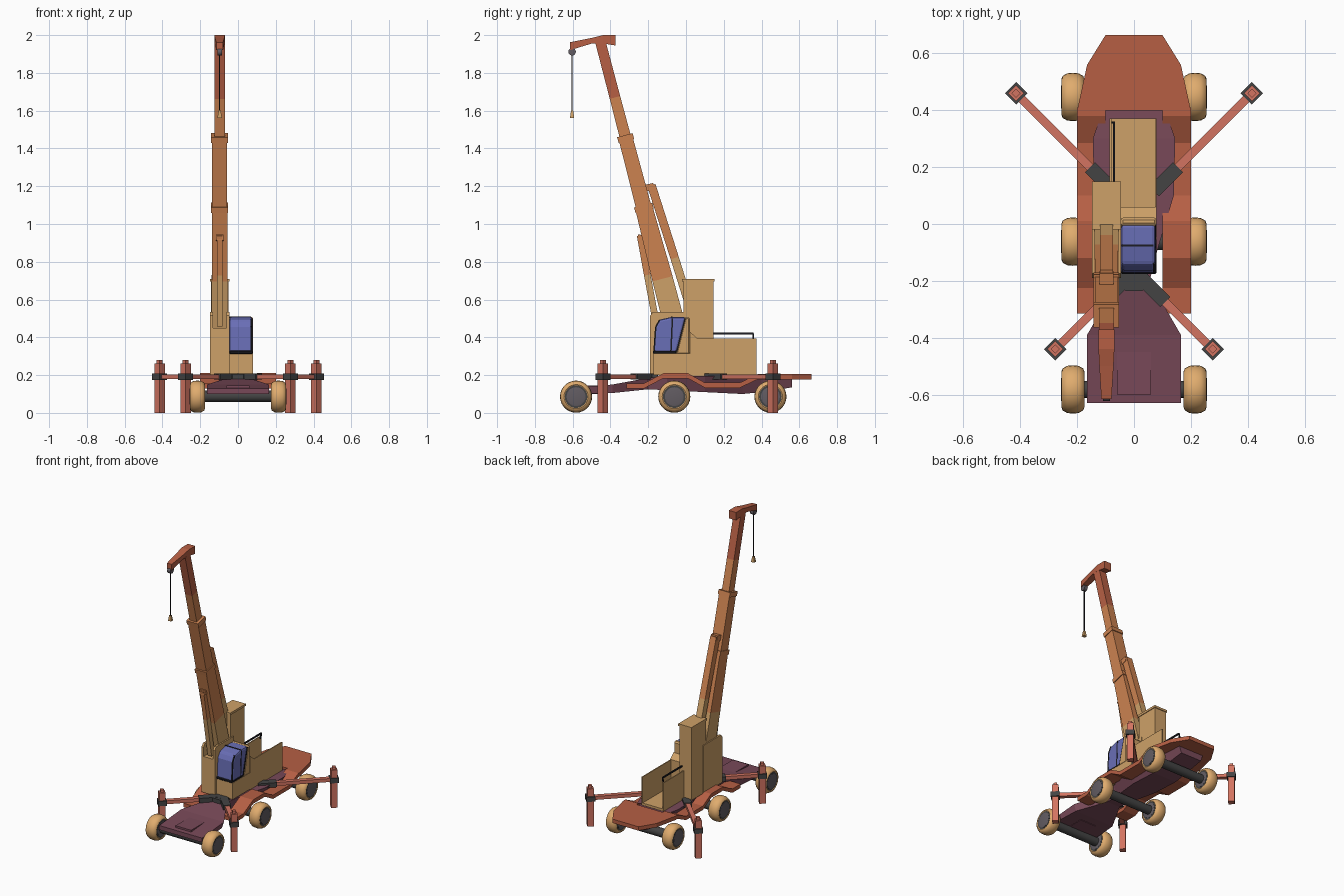
import bpy, bmesh, math
from mathutils import Vector

if "Cube" in bpy.data.objects:
    bpy.data.objects.remove(bpy.data.objects["Cube"])

def mat(name, r, g, b):
    m = bpy.data.materials.new(name)
    m.diffuse_color = [((c / 255 + 0.055) / 1.055) ** 2.4 for c in (r, g, b)] + [1]
    m.use_nodes = True
    m.node_tree.nodes["Principled BSDF"].inputs["Base Color"].default_value = m.diffuse_color
    return m

TYRE = mat("tyre tan", 224, 172, 110)
BODY = mat("body tan", 206, 161, 104)
BRICK = mat("brick orange", 182, 95, 68)
BOOM = mat("boom orange", 204, 130, 80)
SALMON = mat("salmon", 210, 116, 97)
PLUM = mat("plum", 120, 73, 88)
GREY = mat("dark grey", 68, 68, 68)
HUB = mat("hub grey", 98, 92, 98)
GLASS = mat("glass blue", 105, 110, 182)
BLACK = mat("black", 28, 28, 34)

def make(name, verts, faces, m, bevel=0, seg=1):
    me = bpy.data.meshes.new(name)
    me.from_pydata([tuple(v) for v in verts], [], faces)
    bm = bmesh.new()
    bm.from_mesh(me)
    bmesh.ops.recalc_face_normals(bm, faces=bm.faces)
    bm.to_mesh(me)
    bm.free()
    ob = bpy.data.objects.new(name, me)
    bpy.context.collection.objects.link(ob)
    me.materials.append(m)
    if bevel:
        b = ob.modifiers.new("Bevel", 'BEVEL')
        b.width, b.segments = bevel, seg
    return ob

def loft(name, rings, m, **k):
    n = len(rings[0])
    verts = [v for r in rings for v in r]
    faces = [(i * n + j, i * n + (j + 1) % n, (i + 1) * n + (j + 1) % n, (i + 1) * n + j)
             for i in range(len(rings) - 1) for j in range(n)]
    faces += [tuple(range(n)), tuple(range(len(verts) - n, len(verts)))]
    return make(name, verts, faces, m, **k)

def side_prism(name, pts, x0, x1, m, **k):
    """Extrude a (y, z) outline along x."""
    return loft(name, [[(x, y, z) for y, z in pts] for x in (x0, x1)], m, **k)

def plan_prism(name, pts, z0, z1, m, **k):
    """Extrude an (x, y) outline along z."""
    return loft(name, [[(x, y, z) for x, y in pts] for z in (z0, z1)], m, **k)

def box(name, x0, x1, y0, y1, z0, z1, m, **k):
    return plan_prism(name, [(x0, y0), (x1, y0), (x1, y1), (x0, y1)], z0, z1, m, **k)

def beam(name, p0, p1, w0, h0, m, w1=None, h1=None, side=(1, 0, 0), **k):
    """Rectangular bar between two points, w along side, h across it."""
    p0, p1, s = Vector(p0), Vector(p1), Vector(side).normalized()
    u = (p1 - p0).normalized().cross(s)
    ring = lambda p, w, h: [p + s * w / 2 * a + u * h / 2 * b
                            for a, b in ((-1, -1), (1, -1), (1, 1), (-1, 1))]
    return loft(name, [ring(p0, w0, h0), ring(p1, w1 or w0, h1 or h0)], m, **k)

def lathe_x(name, prof, x, y, z, m, n=28):
    """Revolve (x offset, radius) points about an axle line."""
    ob = loft(name, [[(x + dx, y + r * math.cos(2 * math.pi * i / n), z + r * math.sin(2 * math.pi * i / n))
                      for i in range(n)] for dx, r in prof], m)
    bpy.context.view_layer.objects.active = ob
    ob.select_set(True)
    bpy.ops.object.shade_smooth_by_angle(angle=math.radians(40))
    ob.select_set(False)
    return ob

# Wheels and axles
for name, y in (("front", -0.582), ("middle", -0.062), ("rear", 0.447)):
    lathe_x(name + "_axle", [(-0.18, 0.03), (0.18, 0.03)], 0, y, 0.088, GREY, 16)
    for s, sn in ((-1, "left"), (1, "right")):
        lathe_x(f"{name}_{sn}_tyre", [(-0.036, 0.058), (-0.04, 0.064), (-0.036, 0.074), (-0.02, 0.083), (0, 0.085),
                (0.02, 0.083), (0.036, 0.074), (0.04, 0.064), (0.036, 0.058)], s * 0.215, y, 0.086, TYRE)
        lathe_x(f"{name}_{sn}_rim", [(-0.038, 0.06), (0.038, 0.06)], s * 0.215, y, 0.086, GREY)
        lathe_x(f"{name}_{sn}_hub", [(-0.041, 0.04), (-0.039, 0.05), (0.039, 0.05), (0.041, 0.04)],
                s * 0.215, y, 0.086, HUB)

# Plum chassis: stations of y, top half width, bottom half width, bottom z, top z
stations = [(-0.63, 0.165, 0.165, 0.10, 0.13), (-0.39, 0.165, 0.15, 0.105, 0.15), (-0.2, 0.055, 0.05, 0.125, 0.185),
            (-0.1, 0.08, 0.06, 0.12, 0.192), (0.1, 0.14, 0.09, 0.11, 0.195), (0.3, 0.145, 0.09, 0.10, 0.195),
            (0.4, 0.11, 0.085, 0.11, 0.19), (0.56, 0.1, 0.08, 0.135, 0.19)]
loft("lower_chassis", [[(-b, y, z0), (b, y, z0), (t, y, z1), (-t, y, z1)] for y, t, b, z0, z1 in stations], PLUM)
box("front_bumper", -0.06, 0.06, -0.6, -0.45, 0.1, 0.145, PLUM)

# Wavy fenders and rear deck
wave = [(-0.315, 0.155), (-0.225, 0.155), (-0.12, 0.21), (0.01, 0.21), (0.1, 0.16), (0.285, 0.16), (0.38, 0.205), (0.41, 0.205)]
outline = wave + [(y, z - 0.027) for y, z in reversed(wave)]
for s, sn in ((-1, "left"), (1, "right")):
    rings = []
    n = len(wave)
    verts = [(s * x, y, z) for x in (0.1, 0.2) for y, z in outline]
    m2 = 2 * n
    faces = [(j, (j + 1) % m2, (j + 1) % m2 + m2, j + m2) for j in range(m2)]
    for o in (0, m2):
        faces += [(o + i, o + i + 1, o + m2 - 2 - i, o + m2 - 1 - i) for i in range(n - 1)]
    make(sn + "_fender", verts, faces, BRICK)
plan_prism("rear_deck", [(-0.2, 0.4), (0.2, 0.4), (0.165, 0.56), (0.1, 0.665), (-0.1, 0.665), (-0.165, 0.56)],
           0.178, 0.205, BRICK)

# Outriggers
for name, py, oy, x0, px, sl0, sl1 in (("rear", 0.46, 0.045, 0.05, 0.415, 0.07, 0.155),
                                       ("front", -0.44, -0.165, 0.0, 0.277, 0.0, 0.11)):
    d = 1 if py > 0 else -1
    for s, sn in ((-1, "left"), (1, "right")):
        at = lambda x: (s * x, oy + d * x, 0.192)
        across = (s, -d, 0)
        beam(f"{name}_{sn}_outrigger_arm", at(x0), at(px), 0.03, 0.024, SALMON, side=across)
        beam(f"{name}_{sn}_outrigger_sleeve", at(sl0), at(sl1), 0.05, 0.032, GREY, side=across)
        bx, by = s * px, py
        for part, w, za, zb, m in (("leg", 0.04, 0, 0.262, SALMON), ("leg_cap", 0.022, 0.262, 0.28, SALMON),
                                   ("leg_collar", 0.056, 0.175, 0.208, GREY)):
            beam(f"{name}_{sn}_outrigger_{part}", (bx, by, za), (bx, by, zb), w, w, m, side=across)
plan_prism("front_outrigger_mount", [(-0.05, -0.15), (0.05, -0.15), (0.05, -0.215), (0.03, -0.235),
                                     (-0.03, -0.235), (-0.05, -0.215)], 0.175, 0.207, GREY)

# Superstructure: boom mount, tower, cab base, open tail bin
BX = -0.097
box("boom_mount", -0.147, -0.045, -0.19, 0.02, 0.2, 0.45, BODY)
for x, sn in ((-0.147, "left"), (-0.06, "right")):
    side_prism(sn + "_boom_ear", [(-0.19, 0.44), (0.02, 0.44), (0.02, 0.535), (-0.175, 0.535), (-0.19, 0.515)],
               x, x + 0.015, BODY)
box("tower", -0.143, -0.05, -0.013, 0.145, 0.2, 0.7, BODY)
box("tower_cap", -0.147, -0.045, -0.02, 0.15, 0.695, 0.71, BODY)
box("cab_base", -0.046, 0.08, -0.172, 0.02, 0.2, 0.315, BODY)
side_prism("cab_back", [(-0.055, 0.31), (0.022, 0.31), (0.022, 0.505), (-0.005, 0.51)], -0.046, 0.08, BODY, bevel=0.008)
side_prism("cab_step", [(0.02, 0.2), (0.06, 0.2), (0.06, 0.395), (0.02, 0.43)], -0.05, 0.08, BODY)
box("tail_floor", -0.087, 0.08, 0.02, 0.372, 0.196, 0.212, BODY)
box("tail_left_wall", -0.087, -0.08, 0.02, 0.372, 0.2, 0.393, BODY)
box("tail_right_wall", 0.073, 0.08, 0.02, 0.372, 0.2, 0.393, BODY)

# Handrail
rail = [(-0.07, 0.045, 0.42), (-0.07, 0.357, 0.42)]
beam("handrail", rail[0], rail[1], 0.008, 0.01, BLACK)
for i, (x, y, z) in enumerate(rail):
    beam(f"handrail_post_{i + 1}", (x - 0.008, y, 0.38), (x, y, z + 0.012 * (1 - i)), 0.008, 0.008, BLACK)

# Cab glazing with dark frame strips
side_prism("cab_glass", [(-0.172, 0.315), (-0.05, 0.315), (0, 0.507), (-0.08, 0.507), (-0.142, 0.493), (-0.163, 0.455)],
           -0.046, 0.076, GLASS, bevel=0.012, seg=2)
box("cab_sill", -0.046, 0.079, -0.176, -0.05, 0.312, 0.33, BLACK, bevel=0.005)
beam("cab_side_post", (0.0755, -0.08, 0.32), (0.0755, -0.072, 0.5), 0.004, 0.008, BLACK)
beam("cab_rear_post", (0.0755, -0.05, 0.325), (0.0755, -0.005, 0.5), 0.004, 0.008, BLACK)
beam("cab_front_post", (0.071, -0.169, 0.325), (0.071, -0.16, 0.455), 0.008, 0.008, BLACK)
beam("cab_brow_post", (0.071, -0.16, 0.455), (0.071, -0.139, 0.492), 0.008, 0.008, BLACK)
box("cab_roof_strip", -0.044, 0.068, -0.08, -0.072, 0.503, 0.51, BLACK)

# Telescopic boom
def on_axis(z):
    return (BX, -0.08 - 0.262 * (z - 0.54), z)

for name, za, zb, w0, h0, w1, h1, m in (
        ("boom_foot", 0.42, 0.71, 0.084, 0.115, 0.084, 0.11, BODY),
        ("boom_lower", 0.71, 1.09, 0.084, 0.11, 0.08, 0.092, BOOM),
        ("boom_lower_collar", 1.07, 1.1, 0.09, 0.1, 0.09, 0.1, BOOM),
        ("boom_middle", 1.1, 1.46, 0.08, 0.082, 0.08, 0.075, BOOM),
        ("boom_middle_collar", 1.44, 1.47, 0.09, 0.085, 0.09, 0.085, BOOM),
        ("boom_upper", 1.47, 1.67, 0.054, 0.06, 0.054, 0.057, BOOM),
        ("boom_tip", 1.67, 1.965, 0.054, 0.057, 0.054, 0.055, BRICK)):
    beam(name, on_axis(za), on_axis(zb), w0, h0, m, w1, h1)

# Boom head, narrower toward the hook
head = [(-0.615, 1.92, 1.962, 0.018), (-0.5, 1.955, 1.985, 0.025), (-0.44, 1.956, 2.0, 0.028), (-0.372, 1.945, 2.0, 0.028)]
loft("boom_head", [[(BX - w, y, a), (BX + w, y, a), (BX + w, y, b), (BX - w, y, b)] for y, a, b, w in head], BRICK)

# Rams bracing the boom
for name, a, b, c, w, h in (("rear_ram", (0.015, 0.58), (-0.06, 0.82), (-0.183, 1.205), 0.045, 0.045),
                            ("front_ram", (-0.155, 0.46), (-0.205, 0.73), (-0.243, 0.94), 0.03, 0.035)):
    beam(name + "_body", (BX, *a), (BX, *b), w, h, BODY)
    beam(name + "_rod", (BX, *b), (BX, *c), w, h, BOOM)
beam("rear_ram_joint", (BX, -0.235, 1.185), (BX, -0.17, 1.2), 0.05, 0.035, BOOM)
beam("front_ram_joint", (BX, -0.255, 0.93), (BX, -0.19, 0.92), 0.04, 0.03, BOOM)

# Pulley, cable and hook
lathe_x("pulley", [(-0.012, 0.02), (0.012, 0.02)], BX, -0.603, 1.912, HUB, 16)
beam("cable", (BX, -0.603, 1.9), (BX, -0.603, 1.59), 0.006, 0.006, BLACK)
beam("hook_block", (BX, -0.603, 1.6), (BX, -0.603, 1.562), 0.012, 0.012, BODY, 0.024, 0.022)
